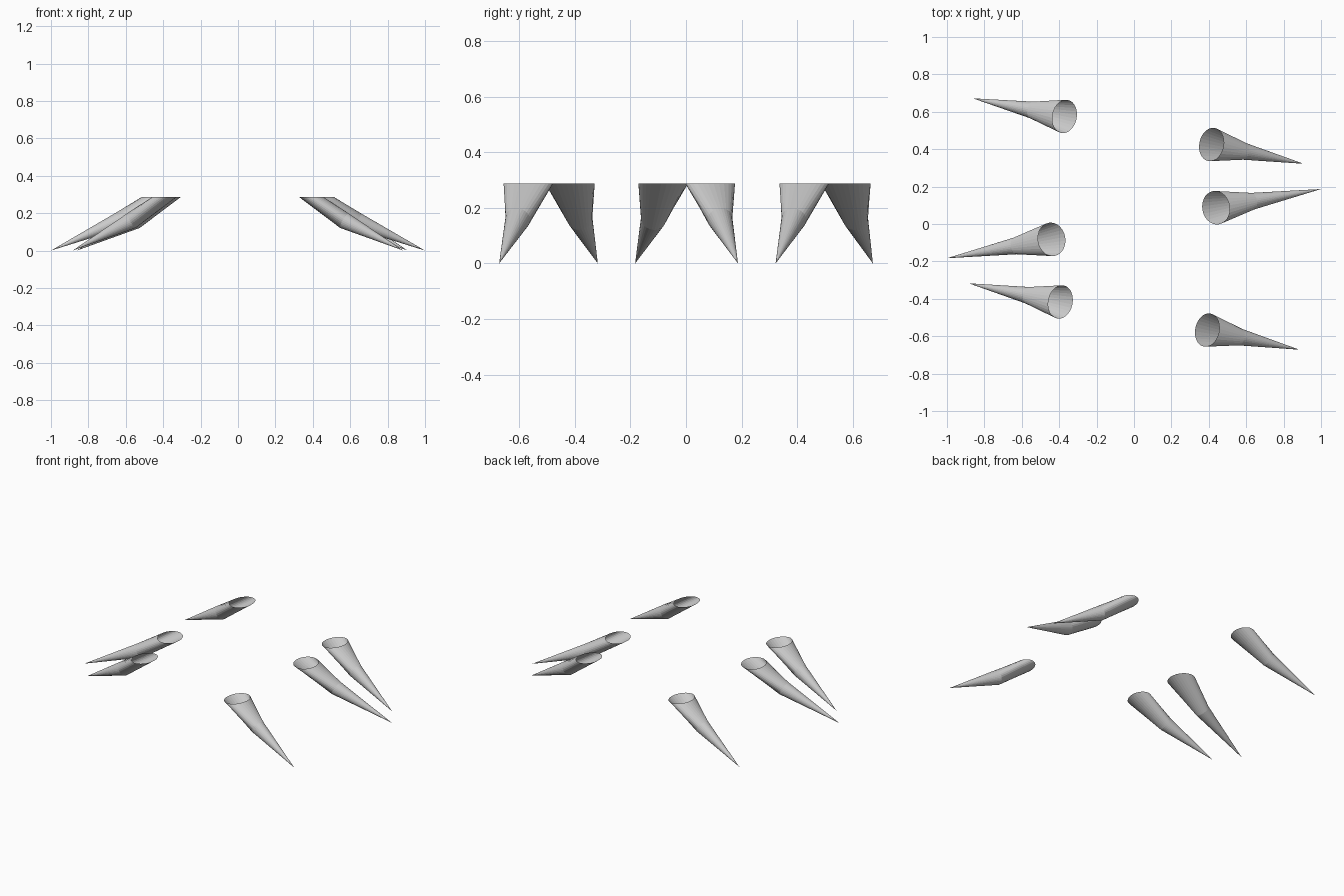
import bpy, bmesh, math
from mathutils import Vector

if "Cube" in bpy.data.objects:
    bpy.data.objects.remove(bpy.data.objects["Cube"])

SIDES = 28
TOP_Z = 0.287   # flat open rim height
MID_Z = 0.16    # height of the bend
MID_R = 0.045   # radius at the bend


def ring(bm, centre, u, v):
    pts = []
    for i in range(SIDES):
        a = 2 * math.pi * i / SIDES
        pts.append(bm.verts.new(centre + u * math.cos(a) + v * math.sin(a)))
    return pts


def spike_leg(name, top, tip, minor, bend):
    """Hollow bent cone: oval open rim, tilted bend ring, sharp foot."""
    top, tip = Vector((*top, TOP_Z)), Vector((*tip, 0))
    flat = Vector((tip.x - top.x, tip.y - top.y, 0))
    mid = top + flat * bend
    mid.z = MID_Z
    out = flat.normalized()
    side = Vector((0, 0, 1)).cross(out)
    tilt = out * 0.5 + Vector((0, 0, 0.87))

    bm = bmesh.new()
    rim = ring(bm, top, out * minor, side * 0.09)
    knee = ring(bm, mid, tilt * MID_R, side * MID_R)
    point = bm.verts.new(tip)
    for i in range(SIDES):
        j = (i + 1) % SIDES
        bm.faces.new((rim[i], knee[i], knee[j], rim[j]))
        bm.faces.new((knee[i], point, knee[j]))
    mesh = bpy.data.meshes.new(name)
    bm.to_mesh(mesh)
    bm.free()
    bpy.context.collection.objects.link(bpy.data.objects.new(name, mesh))


# name, rim centre, foot point, rim half-depth, bend position
LEGS = [
    ("right_back_leg", (0.414, 0.425), (0.907, 0.322), 0.065, 0.36),
    ("right_middle_leg", (0.438, 0.087), (1.0, 0.187), 0.073, 0.35),
    ("right_front_leg", (0.391, -0.567), (0.884, -0.672), 0.064, 0.36),
    ("left_back_leg", (-0.371, 0.575), (-0.862, 0.672), 0.065, 0.36),
    ("left_middle_leg", (-0.44, -0.082), (-1.0, -0.183), 0.073, 0.35),
    ("left_front_leg", (-0.393, -0.417), (-0.884, -0.317), 0.065, 0.36),
]
for leg in LEGS:
    spike_leg(*leg)
